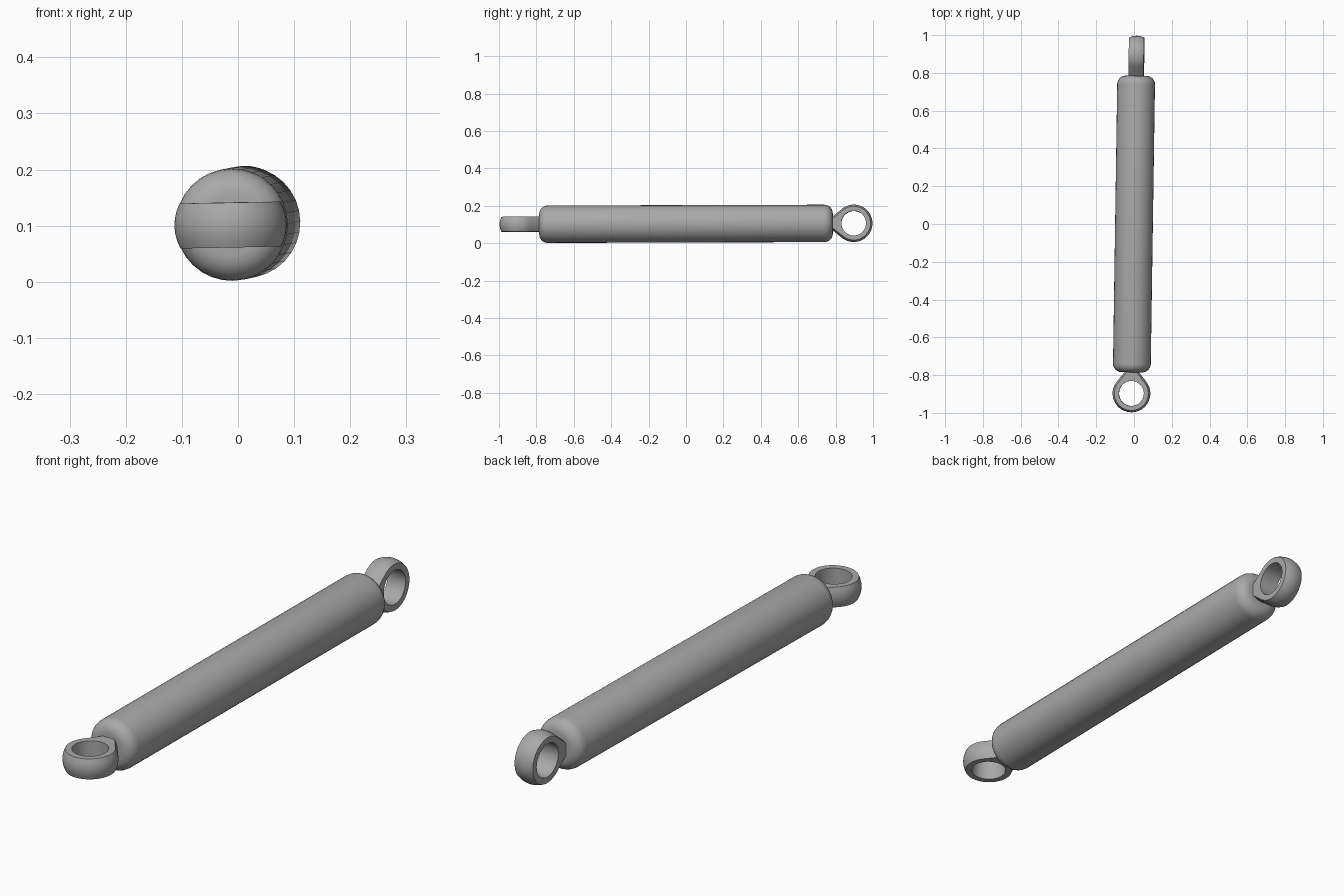
import bpy, bmesh
from math import sin, cos, pi, atan2, acos, hypot
from mathutils import Matrix, Euler

if "Cube" in bpy.data.objects:
    bpy.data.objects.remove(bpy.data.objects["Cube"])

steel = bpy.data.materials.new("grey_steel")
steel.use_nodes = True
steel.diffuse_color = (0.40, 0.40, 0.40, 1)
steel.node_tree.nodes["Principled BSDF"].inputs["Base Color"].default_value = steel.diffuse_color

# The whole damper lies along y, with a slight yaw, pitch and roll
POSE = Matrix.Translation((0, 0, 0.104)) @ Euler((0.003, -0.02, -0.015)).to_matrix().to_4x4()
RADIUS = 0.1


def finish(name, bm, matrix):
    bmesh.ops.recalc_face_normals(bm, faces=bm.faces)
    mesh = bpy.data.meshes.new(name)
    bm.to_mesh(mesh)
    bm.free()
    mesh.materials.append(steel)
    obj = bpy.data.objects.new(name, mesh)
    bpy.context.collection.objects.link(obj)
    obj.matrix_world = matrix
    bpy.ops.object.select_all(action="DESELECT")
    obj.select_set(True)
    bpy.context.view_layer.objects.active = obj
    bpy.ops.object.shade_smooth_by_angle(angle=0.6)
    return obj


def body():
    # Long tube with rounded end rims
    bm = bmesh.new()
    bmesh.ops.create_cone(bm, cap_ends=True, segments=32, radius1=RADIUS,
                          radius2=RADIUS, depth=1.57)
    rims = [e for e in bm.edges if abs(e.verts[0].co.z - e.verts[1].co.z) < 0.001]
    bmesh.ops.bevel(bm, geom=rims, offset=0.045, segments=6, profile=0.5, affect="EDGES")
    finish("tube_body", bm, POSE @ Matrix.Rotation(pi / 2, 4, "X"))


def outline(t, neck_x=0.135, neck_y=0.02):
    # Teardrop radius: a circle with tangents running to a narrow neck on +x
    t = abs(atan2(sin(t), cos(t)))
    corner = atan2(neck_y, neck_x)
    tangent = corner + acos(RADIUS / hypot(neck_x, neck_y))
    if t < corner:
        return neck_x / cos(t)
    return RADIUS / cos(t - tangent) if t < tangent else RADIUS


def eyelet(name, matrix, sides=64, rows=6, half=0.04, bore=0.066):
    # Ring with a straight bore, flat sides and a barrel-shaped outer wall
    bm = bmesh.new()
    sections = []
    for i in range(sides):
        t = 2 * pi * i / sides
        points = [(bore, -half)]
        for k in range(rows + 1):
            s = 2 * k / rows - 1
            points.append((outline(t) * (1 - 0.1 * s * s), half * s))
        points.append((bore, half))
        sections.append([bm.verts.new((r * cos(t), r * sin(t), z)) for r, z in points])
    for a, b in zip(sections, sections[1:] + sections[:1]):
        for k in range(len(a)):
            j = (k + 1) % len(a)
            bm.faces.new((a[k], a[j], b[j], b[k]))
    finish(name, bm, POSE @ matrix)


body()
# Front eye opens upward, rear eye opens sideways
eyelet("front_eyelet", Matrix.Translation((0, -0.897, 0)) @ Matrix.Rotation(pi / 2, 4, "Z"))
eyelet("rear_eyelet", Matrix.Translation((0, 0.897, 0)) @ Matrix.Rotation(-pi / 2, 4, "Z")
       @ Matrix.Rotation(pi / 2, 4, "X"))
